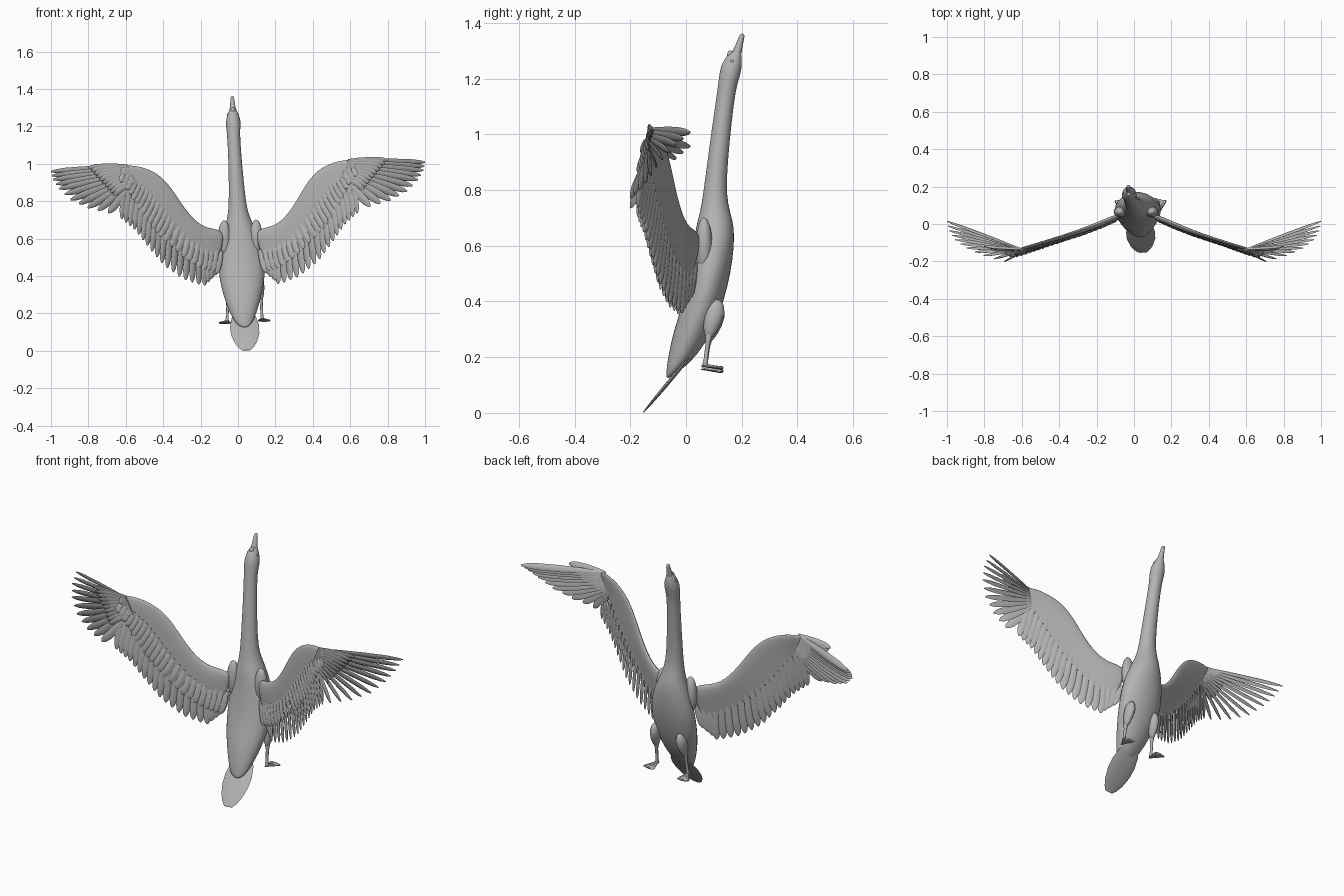
import bpy
import math
from mathutils import Vector

cube = bpy.data.objects.get("Cube")
if cube:
    bpy.data.objects.remove(cube, do_unlink=True)

grey = bpy.data.materials.new("plain_grey")
grey.use_nodes = True
grey.diffuse_color = (0.45, 0.45, 0.45, 1)
grey.node_tree.nodes["Principled BSDF"].inputs["Base Color"].default_value = (0.45, 0.45, 0.45, 1)


def make_object(name, verts, faces, subdivide=0, angle=60):
    mesh = bpy.data.meshes.new(name)
    mesh.from_pydata(verts, [], faces)
    mesh.materials.append(grey)
    obj = bpy.data.objects.new(name, mesh)
    bpy.context.collection.objects.link(obj)
    bpy.ops.object.select_all(action='DESELECT')
    obj.select_set(True)
    bpy.context.view_layer.objects.active = obj
    bpy.ops.object.mode_set(mode='EDIT')
    bpy.ops.mesh.select_all(action='SELECT')
    bpy.ops.mesh.normals_make_consistent(inside=False)
    bpy.ops.object.mode_set(mode='OBJECT')
    bpy.ops.object.shade_smooth_by_angle(angle=math.radians(angle))
    if subdivide:
        mod = obj.modifiers.new("smooth", 'SUBSURF')
        mod.levels = mod.render_levels = subdivide
    return obj


def loft(rings, verts=None, faces=None):
    """Skin a list of equal rings into a closed tube with capped ends."""
    verts = [] if verts is None else verts
    faces = [] if faces is None else faces
    base, n = len(verts), len(rings[0])
    for ring in rings:
        verts.extend(ring)
    for i in range(len(rings) - 1):
        for j in range(n):
            a, b = base + i * n, base + (i + 1) * n
            k = (j + 1) % n
            faces.append((a + j, a + k, b + k, b + j))
    faces.append(tuple(range(base, base + n)))
    faces.append(tuple(range(len(verts) - n, len(verts))))
    return verts, faces


def oval(centre, u, v, n):
    turn = 2 * math.pi / n
    return [centre + u * math.cos(j * turn) + v * math.sin(j * turn) for j in range(n)]


def blade(start, end, width, thick, face, profile, verts=None, faces=None, n=6):
    """Flat tapered blade; profile lists (position along, relative width)."""
    axis = end - start
    side = axis.cross(face).normalized()
    up = side.cross(axis).normalized()
    rings = [oval(start + axis * t, side * width * w / 2, up * thick * max(w, 0.3) / 2, n)
             for t, w in profile]
    return loft(rings, verts, faces)


def along(points, t):
    """Point at fraction t of a list of points."""
    f = t * (len(points) - 1)
    i = min(int(f), len(points) - 2)
    return Vector(points[i]).lerp(Vector(points[i + 1]), f - i)


def ball(name, centre, size):
    rings = []
    for i in range(9):
        a = math.pi * (0.02 + 0.96 * i / 8)
        c = Vector(centre) + Vector((0, 0, size[2] * math.cos(a)))
        r = math.sin(a)
        rings.append(oval(c, Vector((size[0] * r, 0, 0)), Vector((0, size[1] * r, 0)), 14))
    return make_object(name, *loft(rings))


# Body, neck and head: height, left and right edges, back and belly edges
BODY = [
    (.125, .025, .045, -.07, -.06), (.14, -.01, .075, -.072, -.035), (.2, -.045, .1, -.066, .04),
    (.3, -.083, .13, -.045, .1), (.4, -.106, .148, -.01, .137), (.5, -.107, .147, .01, .162),
    (.6, -.088, .122, .026, .175), (.67, -.068, .085, .034, .174), (.72, -.057, .062, .05, .16),
    (.78, -.05, .045, .06, .145), (.9, -.05, .032, .076, .15), (1.05, -.053, .018, .096, .165),
    (1.17, -.06, .01, .114, .18), (1.21, -.067, .016, .118, .196), (1.25, -.062, .011, .125, .202),
    (1.28, -.05, -.004, .145, .2), (1.3, -.043, -.012, .163, .197),
]
rings = [oval(Vector(((l + r) / 2, (b + f) / 2, z)), Vector(((r - l) / 2, 0, 0)),
              Vector((0, (f - b) / 2, 0)), 16) for z, l, r, b, f in BODY]
make_object("body_and_neck", *loft(rings), subdivide=1)

# Bill with its knob, and the eyes
make_object("bill", *blade(Vector((-.027, .176, 1.27)), Vector((-.031, .203, 1.36)), .034, .034,
            Vector((0, -1, .3)), [(0, 1), (.3, .95), (.55, .75), (.8, .62), (.95, .5), (1, .25)], n=12))
ball("bill_knob", (-.027, .16, 1.285), (.013, .013, .016))
for s, side in ((1, "left"), (-1, "right")):
    ball(side + "_eye", (-.027 + s * .027, .165, 1.262), (.006, .006, .007))

# Tail fan
make_object("tail", *blade(Vector((.028, .03, .22)), Vector((.045, -.152, .003)), .155, .014,
            Vector((0, -1, .8)), [(0, .5), (.2, .85), (.4, 1), (.6, .98), (.8, .78), (.92, .55), (1, .3)], n=10))

# Wing layout: leading edge, trailing edge and feather tips as x, z
LEAD = [(.07, .655), (.17, .66), (.24, .705), (.305, .795), (.365, .9), (.435, .97), (.525, 1.005), (.63, 1.012)]
TRAIL = [(.12, .46), (.2, .48), (.29, .54), (.39, .64), (.46, .72), (.52, .81), (.575, .89), (.64, .95)]
TIPS = [(.14, .41), (.2, .35), (.31, .39), (.41, .465), (.49, .565), (.56, .66), (.63, .72)]
HAND_TIPS = [(.7, .755), (.81, .785), (.9, .83), (.96, .89), (.99, .94), (1, .983)]
DEPTH = [.07, .045, .0, -.038, -.07, -.1, -.13, -.15]
FEATHER = [(0, .45), (.25, .8), (.55, 1), (.8, .95), (.93, .65), (1, .2)]


def wing_depth(x):
    return along([(d, 0) for d in DEPTH], min(x / .7, 1)).x


def wing_point(s, p, y=None, back=0):
    """Place a wing layout point on one side, with the model's slight roll."""
    x, z = p[0], p[1]
    y = wing_depth(x) if y is None else y
    return Vector((s * x - .03 * (z - .98), y + back, z + .025 * s * x))


for s, side in ((1, "left"), (-1, "right")):
    face = Vector((s * .35, .93, 0))

    # Arm of the wing, thick in front and thin behind
    rings = []
    for i in range(len(LEAD)):
        a, b = Vector(LEAD[i]), Vector(TRAIL[i])
        thin = 1 - .6 * i / (len(LEAD) - 1)
        section = []
        for c, t in ((0, 0), (.08, .014), (.3, .017), (.65, .009), (1, .003),
                     (1, -.003), (.65, -.009), (.3, -.017), (.08, -.014)):
            section.append(wing_point(s, a.lerp(b, c)) + face * (t * thin - .012 * c))
        rings.append(section)
    make_object(side + "_wing_arm", *loft(rings), subdivide=2)
    ball(side + "_shoulder", wing_point(s, (.085, .6), .065), (.035, .03, .1))

    # Long flight feathers of the arm
    verts, faces = [], []
    for i in range(20):
        t = i / 19
        root = along(LEAD, t * .93).lerp(along(TRAIL, t * .93), .6)
        p = wing_point(s, root, back=-.008)
        q = wing_point(s, along(TIPS, t), back=-.012 - .025 * t)
        blade(p, q, .042, .011, face + Vector((s * .3, 0, 0)), FEATHER, verts, faces)
    make_object(side + "_arm_feathers", verts, faces)

    # Short covering feathers
    verts, faces = [], []
    for i in range(24):
        t = i / 23 * .96
        a, b = along(LEAD, t), along(TRAIL, t)
        p = wing_point(s, a.lerp(b, .6), back=-.016)
        q = wing_point(s, a.lerp(b, 1.22), back=-.026)
        blade(p, q, .036, .01, face, FEATHER, verts, faces)
    make_object(side + "_cover_feathers", verts, faces)

    # Spread feathers of the hand, sweeping towards the belly side at the tip
    verts, faces = [], []
    for i in range(11):
        t = i / 10
        p = wing_point(s, Vector((.57, .9)).lerp(Vector((.6, 1.0)), t), -.135)
        q = wing_point(s, along(HAND_TIPS, t), -.2 + .215 * t ** 1.2)
        blade(p, q, .046 - .01 * t, .011, Vector((s * .1, .9, .35)), FEATHER, verts, faces)
    make_object(side + "_hand_feathers", verts, faces)

    # Short feathers over the base of the hand
    verts, faces = [], []
    for i in range(10):
        t = i / 9
        p = wing_point(s, Vector((.55, .92)).lerp(Vector((.59, 1.003)), t), -.135)
        q = wing_point(s, Vector((.67, .85)).lerp(Vector((.8, 1.0)), t), -.175 + .055 * t)
        blade(p, q, .038, .011, Vector((s * .1, .9, .35)), FEATHER, verts, faces)
    make_object(side + "_hand_cover_feathers", verts, faces)

    # Legs: thigh, shank and webbed foot
    x, lift = .035 + s * .088, .006 * s
    hip, knee = Vector((x - s * .012, .115, .4 + lift)), Vector((x, .08, .265 + lift))
    ankle = Vector((x + s * .006, .068, .165 + lift))
    make_object(side + "_thigh", *blade(hip, knee, .05, .07, Vector((0, 1, 0)),
                [(0, .3), (.1, .7), (.3, 1), (.55, .95), (.8, .7), (.95, .45), (1, .2)], n=12))
    make_object(side + "_shank", *blade(knee + Vector((0, .003, .015)), ankle, .022, .024, Vector((0, 1, 0)),
                [(0, 1), (.15, 1), (.3, .7), (.8, .65), (1, .9)], n=10))
    toe = ankle + Vector((s * .012, .062, -.01))
    make_object(side + "_foot_web", *blade(ankle + Vector((0, -.014, -.003)), toe, .07, .014,
                Vector((0, 0, 1)), [(0, .2), (.2, .3), (.6, .7), (.95, 1), (1, .85)], n=8))
    verts, faces = [], []
    for k in (-1, 0, 1):
        blade(ankle, toe + Vector((k * .03, .004 - .006 * abs(k), 0)), .014, .014, Vector((0, 0, 1)),
              [(0, .9), (.5, .8), (.9, .8), (1, .3)], verts, faces)
    make_object(side + "_toes", verts, faces)
